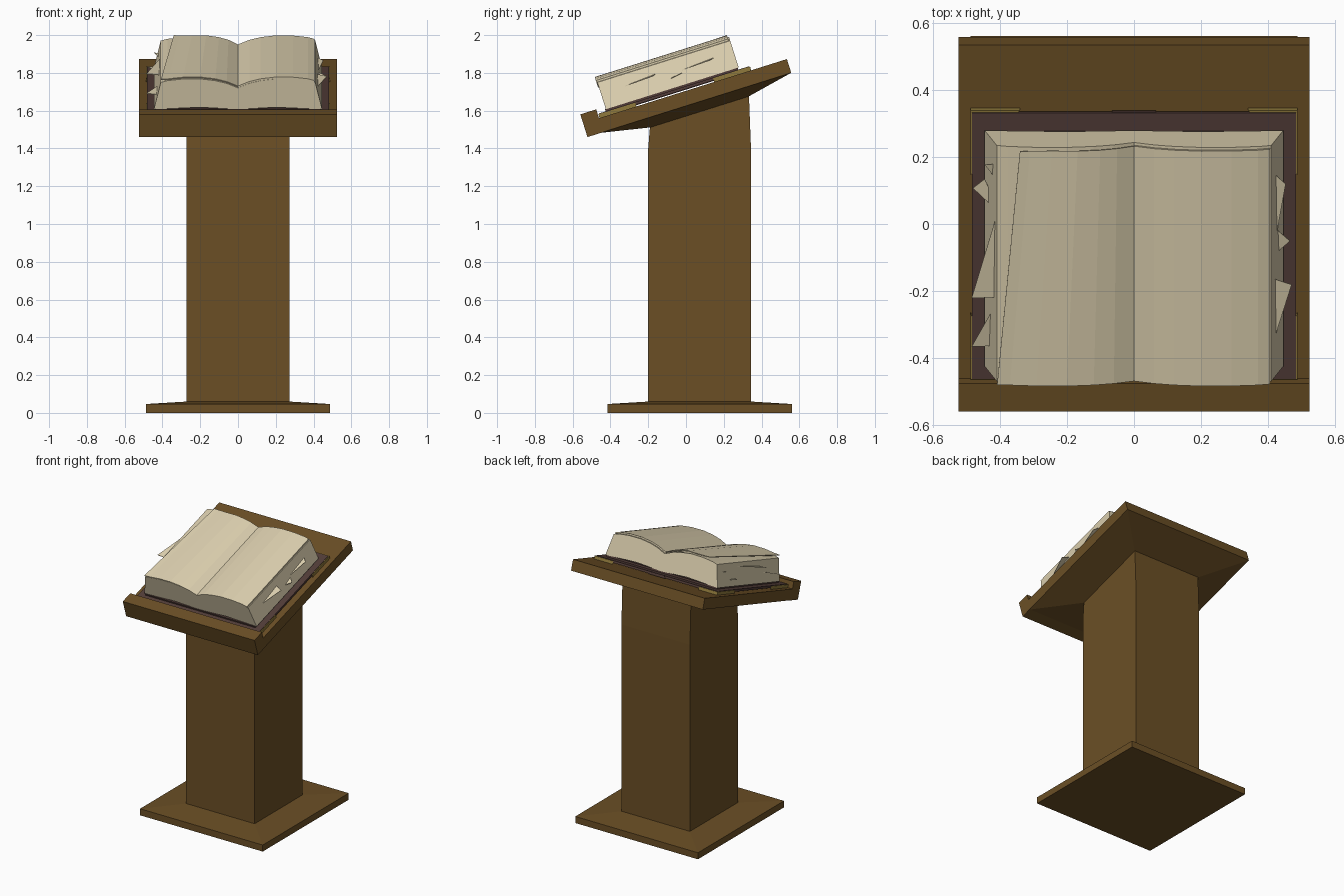
import bpy, bmesh, math
from mathutils import Matrix, Vector

if "Cube" in bpy.data.objects:
    bpy.data.objects.remove(bpy.data.objects["Cube"])


def material(name, rgb):
    m = bpy.data.materials.new(name)
    m.diffuse_color = (*rgb, 1)
    m.use_nodes = True
    m.node_tree.nodes["Principled BSDF"].inputs["Base Color"].default_value = m.diffuse_color
    return m


WOOD = material("dark_wood", (0.147, 0.078, 0.0185))
PAPER = material("cream_paper", (0.72, 0.63, 0.43))
LEATHER = material("dark_leather", (0.085, 0.046, 0.040))
GOLD = material("old_gold", (0.28, 0.195, 0.045))

# Desk frame: x across, y up the slope, z away from the board's top face
TILT = Matrix.Translation((0, 0, 1.705)) @ Matrix.Rotation(math.radians(17.46), 4, 'X')
FLAT = Matrix.Identity(4)


def loft(name, rings, mat, frame=TILT):
    """Skin matching rings of points and cap both ends."""
    bm = bmesh.new()
    vs = [[bm.verts.new(frame @ Vector(p)) for p in r] for r in rings]
    n = len(vs[0])
    for a, b in zip(vs, vs[1:]):
        for i in range(n):
            j = (i + 1) % n
            bm.faces.new((a[i], a[j], b[j], b[i]))
    bm.faces.new(vs[0][::-1])
    bm.faces.new(vs[-1])
    bmesh.ops.recalc_face_normals(bm, faces=bm.faces)
    me = bpy.data.meshes.new(name)
    bm.to_mesh(me)
    bm.free()
    me.materials.append(mat)
    ob = bpy.data.objects.new(name, me)
    bpy.context.collection.objects.link(ob)
    return ob


def rect(hx, y0, y1, z0, z1=None):
    z1 = z0 if z1 is None else z1
    return [(-hx, y0, z0), (hx, y0, z0), (hx, y1, z1), (-hx, y1, z1)]


def box(name, hx, y0, y1, z0, z1, mat):
    return loft(name, [rect(hx, y0, y1, z0), rect(hx, y0, y1, z1)], mat)


# Foot plate with a slightly sloped top
loft("foot_plate", [rect(0.487, -0.415, 0.56, 0), rect(0.487, -0.415, 0.56, 0.047),
                    rect(0.272, -0.2, 0.345, 0.06)], WOOD, FLAT)

# Column, its top leaning in to meet the tilted desk
loft("column", [rect(0.272, -0.2, 0.344, 0.05), rect(0.272, -0.2, 0.344, 1.4),
                rect(0.272, -0.19, 0.333, 1.525, 1.685)], WOOD, FLAT)

# Desk board, tapering underneath towards the column, and the book rest lip
loft("desk_board", [rect(0.523, -0.5, 0.56, 0), rect(0.523, -0.5, 0.56, -0.076),
                    rect(0.272, -0.238, 0.307, -0.128)], WOOD)
box("book_rest", 0.523, -0.571, -0.483, -0.077, 0.049, WOOD)

# Book cover, spine and inner lining
box("book_cover", 0.483, -0.476, 0.355, 0.009, 0.024, LEATHER)
box("book_spine", 0.065, -0.474, 0.357, 0.006, 0.022, LEATHER)
box("cover_lining", 0.437, -0.438, 0.298, 0.024, 0.036, LEATHER)

# Gold corner guards around the cover's corners
for sx, side in ((-1, "left"), (1, "right")):
    for y, sy, end in ((0.362, -1, "back"), (-0.480, 1, "front")):
        tri = [(sx * 0.488, y), (sx * 0.34, y), (sx * 0.488, y + sy * 0.205)]
        loft(f"corner_guard_{end}_{side}",
             [[(a, b, z) for a, b in tri] for z in (0.0, 0.021)], GOLD)

# Page block: wavy cross-section swept up the slope
HALF = [(0, 0.165), (0.06, 0.19), (0.12, 0.205), (0.2, 0.215),
        (0.29, 0.214), (0.37, 0.205), (0.405, 0.195)]
top = [(-x, z) for x, z in HALF[:0:-1]] + HALF
base = [(0.445, 0.034), (0.2, 0.045), (0, 0.034), (-0.2, 0.045), (-0.445, 0.034)]
section = [(x * 1.01, z - 0.012) for x, z in top] + base
loft("page_block", [[(x, y, z) for x, z in section] for y in (-0.434, 0.303)], PAPER)


def sheet(name, ends):
    """Thin page between a front and a back curve."""
    rings = []
    for y, pts, t in ends:
        rings.append([(x, y, z) for x, z in pts] + [(x, y, z - t) for x, z in pts[::-1]])
    loft(name, rings, PAPER)


# Open right page, and the left page whose back corner is pulled in and lifted
sheet("right_page", [(-0.439, HALF, 0.01), (0.295, HALF, 0.01)])
left_front = [(-x, z) for x, z in HALF[:-1]] + [(-0.408, 0.203)]
left_back = [(-x * 0.84, z) for x, z in HALF[:-2]] + [(-0.31, 0.215), (-0.34, 0.216)]
sheet("left_page", [(-0.439, left_front, 0.005), (0.295, left_back, 0.004)])

# Loose scraps poking out of the sides: height, then plan corners
SCRAPS = [
    (0.080, (-0.48, 0.11), (-0.445, 0.135), (-0.40, 0.03)),
    (0.150, (-0.40, 0.06), (-0.484, -0.22), (-0.40, -0.22)),
    (0.095, (-0.42, -0.25), (-0.484, -0.365), (-0.42, -0.365)),
    (0.130, (-0.445, 0.18), (-0.41, 0.18), (-0.41, 0.13)),
    (0.115, (0.41, 0.16), (0.452, 0.12), (0.42, -0.06)),
    (0.090, (0.41, 0.0), (0.465, -0.05), (0.41, -0.10)),
    (0.125, (0.40, -0.155), (0.47, -0.18), (0.41, -0.37)),
]
for i, (z, *tri) in enumerate(SCRAPS):
    # slight twist: the corners sit at different heights
    low = [(x, (y + z * 0.3) / 0.954, z + d) for (x, y), d in zip(tri, (0.008, 0, -0.008))]
    loft(f"loose_scrap_{i + 1}", [low, [(x, y, h + 0.003) for x, y, h in low]], PAPER)
